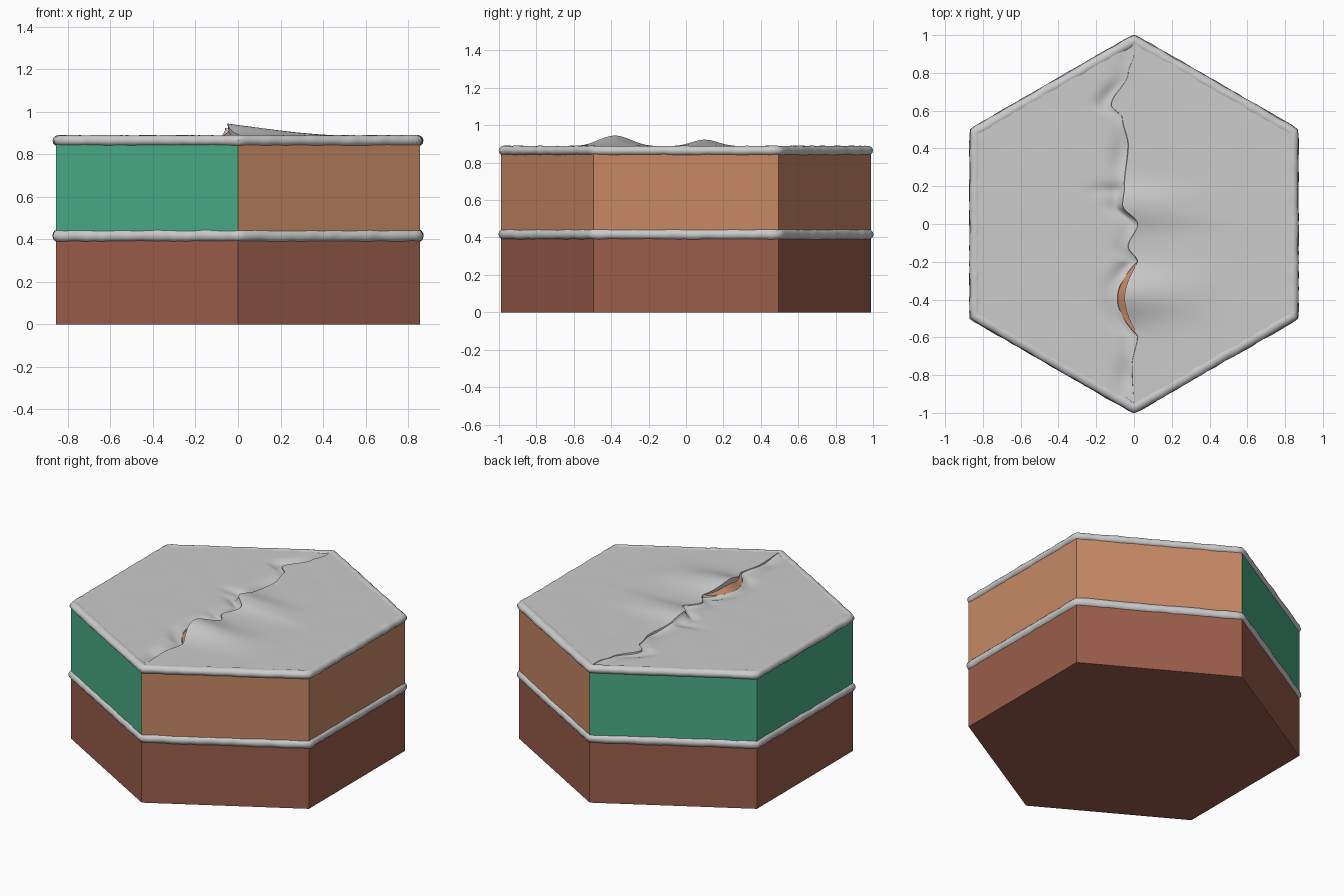
import bpy, bmesh, math
from mathutils import Vector, noise

if "Cube" in bpy.data.objects:
    bpy.data.objects.remove(bpy.data.objects["Cube"])

H = math.sqrt(3) / 2


def material(name, rgb):
    m = bpy.data.materials.new(name)
    m.diffuse_color = (*rgb, 1)
    m.use_nodes = True
    m.node_tree.nodes["Principled BSDF"].inputs["Base Color"].default_value = m.diffuse_color
    return m


def finish(bm, name, mat=None, smooth=None):
    bmesh.ops.recalc_face_normals(bm, faces=bm.faces)
    mesh = bpy.data.meshes.new(name)
    bm.to_mesh(mesh)
    bm.free()
    ob = bpy.data.objects.new(name, mesh)
    bpy.context.collection.objects.link(ob)
    if mat:
        mesh.materials.append(mat)
    if smooth:
        bpy.ops.object.select_all(action='DESELECT')
        ob.select_set(True)
        bpy.context.view_layer.objects.active = ob
        bpy.ops.object.shade_smooth_by_angle(angle=math.radians(smooth))
    return ob


def hexagon(r):
    return [Vector((r * math.sin(i * math.pi / 3), -r * math.cos(i * math.pi / 3), 0)) for i in range(6)]


def prism(name, pts, z0, z1, mat):
    bm = bmesh.new()
    base = bm.faces.new([bm.verts.new((p.x, p.y, z0)) for p in pts])
    top = bmesh.ops.extrude_face_region(bm, geom=[base])['geom']
    bmesh.ops.translate(bm, vec=(0, 0, z1 - z0), verts=[v for v in top if isinstance(v, bmesh.types.BMVert)])
    if base not in bm.faces:
        bmesh.ops.holes_fill(bm, edges=bm.edges)
    elif not any(all(v.co.z < z0 + 1e-5 for v in f.verts) for f in bm.faces):
        bmesh.ops.holes_fill(bm, edges=bm.edges)
    return finish(bm, name, mat)


def lumpy_roll(name, z, rx, rz, seed, per_side=48, sides=14):
    """Slightly irregular rounded bead running round the hexagon."""
    bm = bmesh.new()
    corners = hexagon(0.97)
    rings = []
    for i in range(6):
        a, b, prev = corners[i], corners[(i + 1) % 6], corners[i - 1]
        for k in range(per_side):
            p = a.lerp(b, k / per_side)
            out = (a if k == 0 else a + b).normalized()
            ring = []
            for s in range(sides):
                t = math.tau * s / sides
                q = p + out * rx * math.cos(t) + Vector((0, 0, z + rz * math.sin(t)))
                n = noise.noise(q * 17 + Vector((seed, 0, 0)))
                grow = 0.13 * n
                q += (out * rx * math.cos(t) + Vector((0, 0, rz * math.sin(t)))) * grow
                ring.append(bm.verts.new(q))
            rings.append(ring)
    for i, r in enumerate(rings):
        q = rings[(i + 1) % len(rings)]
        for s in range(sides):
            t = (s + 1) % sides
            bm.faces.new((r[s], q[s], q[t], r[t]))
    return finish(bm, name, None, 50)


# Coloured blocks: one whole lower block, upper block split down the middle
red = material("red_brown", (0.33, 0.11, 0.07))
orange = material("orange_brown", (0.57, 0.25, 0.13))
green = material("green", (0.07, 0.42, 0.25))
hx = hexagon(0.99)
prism("lower_block", hx, 0, 0.415, red)
prism("upper_block_right", hx[0:4], 0.415, 0.865, orange)
prism("upper_block_left", hx[3:6] + hx[0:1], 0.415, 0.865, green)

# Grey beads between the blocks and round the top
lumpy_roll("middle_bead", 0.416, 0.032, 0.03, 3)
lumpy_roll("top_bead", 0.864, 0.03, 0.026, 11)

# Top sheet with a torn crease; the right side lifts over the left
CREASE = [(-1, 0), (-0.75, -0.01), (-0.59, 0.02), (-0.2, 0.02), (-0.12, -0.03), (0, 0.02), (0.1, -0.06),
          (0.2, -0.05), (0.42, -0.03), (0.56, -0.06), (0.63, -0.12), (0.8, -0.03), (0.9, 0), (1, 0)]
Y0, Y1 = -0.59, -0.2
TOP = 0.887


def crease(y):
    for (a, xa), (b, xb) in zip(CREASE, CREASE[1:]):
        if y <= b:
            t = (y - a) / (b - a)
            return xa + (xb - xa) * t * t * (3 - 2 * t)
    return 0


def bell(v, c, w):
    return math.exp(-((v - c) / w) ** 2)


def gap(y):
    return math.sin(math.pi * (y - Y0) / (Y1 - Y0)) if Y0 < y < Y1 else 0


def height(x, y, side, edge):
    d = abs(x - edge)
    z = 0.0012 * noise.noise(Vector((x * 6, y * 6, 2)))
    if side > 0:
        lift = 0.058 * bell(y, -0.38, 0.12) + 0.036 * bell(y, 0.1, 0.1)
        z += lift * max(0, 1 - d / 0.55) ** 1.4
    else:
        dip = 0.012 + 0.006 * math.sin(y * 21)
        z -= dip * bell(d, 0.035, 0.05) * min(1, (1 - abs(y)) / 0.2)
        z -= 0.012 * bell(y, 0.18, 0.035) * bell(x, -0.12, 0.1)
        lift = 0.036 * bell(y, 0.1, 0.1)
        z += lift * max(0, 1 - d / 0.05) ** 2
    return TOP + z


bm = bmesh.new()
wall = bmesh.new()
ROWS, COLS = 196, 36
last = None
for j in range(ROWS):
    y = -0.955 + 1.91 * j / (ROWS - 1)
    w = min(0.97 * H, (0.97 - abs(y)) * 2 * H)
    g = gap(y)
    xr = crease(y) - 0.07 * g
    xl = xr - 0.036 * g ** 0.7
    rows = {}
    for side, edge in ((1, xr), (-1, xl)):
        row = []
        for i in range(COLS + 1):
            x = edge + (side * w - edge) * (i / COLS) ** 1.6
            row.append(Vector((x, y, height(x, y, side, edge))))
        rows[side] = row
    if not g:
        rows[-1][0] = rows[1][0]
    else:
        rows[-1][0].z = TOP - 0.012 * g
    lip = rows[1][0] + Vector((0.006 * g, 0, -0.036 * g))
    right = [bm.verts.new(v) for v in rows[1]]
    left = [right[0] if not g else bm.verts.new(rows[-1][0])] + [bm.verts.new(v) for v in rows[-1][1:]]
    low = bm.verts.new(lip) if g else right[0]
    pair = (wall.verts.new(rows[-1][0]), wall.verts.new(lip))
    if last:
        for a, b in ((last[0], right), (last[1], left)):
            for i in range(COLS):
                bm.faces.new((a[i], a[i + 1], b[i + 1], b[i]))
        corners = list(dict.fromkeys((last[0][0], last[2], low, right[0])))
        if len(corners) > 2:
            bm.faces.new(corners)
        if g or last[4]:
            wall.faces.new((last[3][0], last[3][1], pair[1], pair[0]))
    last = (right, left, low, pair, g)
loose = [v for v in wall.verts if not v.link_faces]
bmesh.ops.delete(wall, geom=loose, context='VERTS')
finish(bm, "top_sheet", None, 45)
# Inner wall seen through the tear
finish(wall, "tear_inner_wall", orange, 45)
